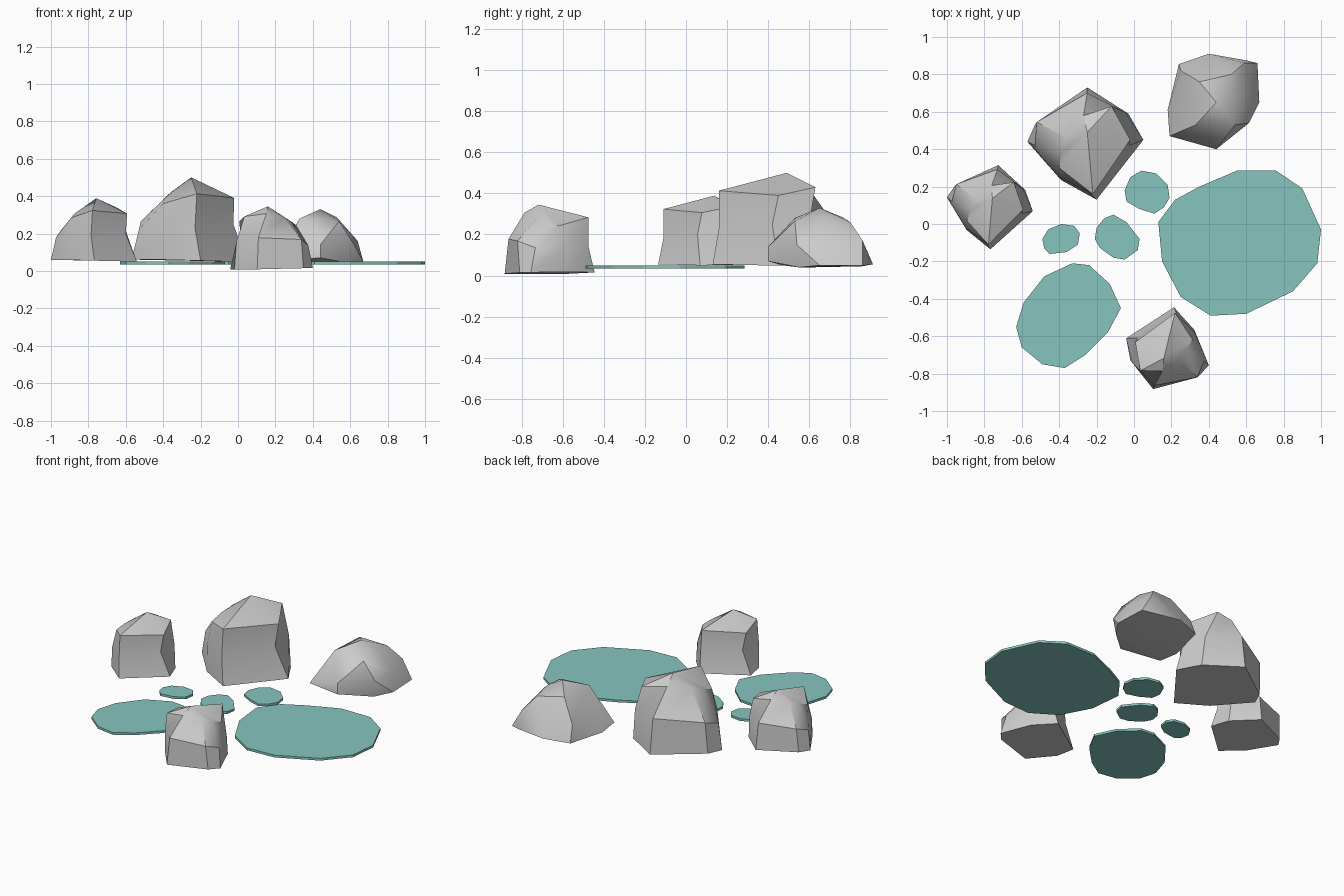
import bpy, bmesh
from math import radians
from mathutils import Vector

if "Cube" in bpy.data.objects:
    bpy.data.objects.remove(bpy.data.objects["Cube"])


def finish(name, bm, angle=None, mat=None):
    bmesh.ops.recalc_face_normals(bm, faces=bm.faces)
    me = bpy.data.meshes.new(name)
    bm.to_mesh(me)
    bm.free()
    ob = bpy.data.objects.new(name, me)
    bpy.context.collection.objects.link(ob)
    if mat:
        me.materials.append(mat)
    if angle:
        bpy.ops.object.select_all(action='DESELECT')
        ob.select_set(True)
        bpy.context.view_layer.objects.active = ob
        bpy.ops.object.shade_smooth_by_angle(angle=radians(angle))
    return ob


# Tall boulder: rings of seven points at base, middle and top, plus a peak
CENTRE = Vector((-0.257, 0.433, 0.055))
BASE = [(.05, .45, .048), (-.03, .59, .05), (-.25, .73, .055), (-.53, .53, .06),
        (-.57, .44, .06), (-.39, .235, .06), (-.20, .13, .055)]
MID = [(-.025, .42, .25), (-.05, .60, .25), (-.25, .70, .28), (-.52, .545, .265),
       (-.53, .42, .22), (-.40, .25, .22), (-.23, .16, .23)]
TOP = [(-.02, .45, .39), (-.12, .63, .43), (-.27, .58, .45), (-.36, .46, .42),
       (-.39, .38, .39), (-.40, .30, .36), (-.22, .16, .413)]
PEAK = (-.25, .49, .50)


def boulder(name, loc, scale, turn, tilt=0.0):
    bm = bmesh.new()
    rings = [[bm.verts.new(Vector(p) - CENTRE) for p in r] for r in (BASE, MID, TOP)]
    peak = bm.verts.new(Vector(PEAK) - CENTRE)
    n = len(BASE)
    for i in range(n):
        j = (i + 1) % n
        for lo, hi in zip(rings, rings[1:]):
            bm.faces.new((lo[i], lo[j], hi[j], hi[i]))
        bm.faces.new((rings[2][i], rings[2][j], peak))
    bm.faces.new(rings[0][::-1])
    ob = finish(name, bm, 35)
    ob.location = loc
    ob.scale = (scale,) * 3
    ob.rotation_euler = (tilt, 0, radians(turn))


boulder("back_boulder", CENTRE, 1.0, 0)
boulder("left_boulder", (-.77, .096, .055), .75, -10)
boulder("front_boulder", (.18, -.674, .012), .75, -199, -0.015)

# Low boulder: convex hull of its corners
LOW = [(.19, .47, .05), (.18, .61, .04), (.24, .855, .045), (.40, .91, .055),
       (.60, .875, .05), (.66, .86, .05), (.67, .65, .05), (.60, .55, .04),
       (.44, .40, .07), (.44, .40, .14), (.615, .54, .15), (.64, .68, .16),
       (.59, .86, .17), (.33, .53, .28), (.54, .53, .265), (.35, .76, .285),
       (.53, .68, .285), (.52, .80, .26), (.44, .65, .33), (.25, .82, .15)]
bm = bmesh.new()
for p in LOW:
    bm.verts.new(p)
res = bmesh.ops.convex_hull(bm, input=bm.verts)
bmesh.ops.delete(bm, geom=[v for v in res["geom_interior"] if isinstance(v, bmesh.types.BMVert)],
                 context='VERTS')
finish("low_boulder", bm, 35)

# Pools: thin flat slabs with many-sided outlines
water = bpy.data.materials.new("water")
water.diffuse_color = (0.24, 0.56, 0.52, 1)
water.use_nodes = True
water.node_tree.nodes["Principled BSDF"].inputs["Base Color"].default_value = water.diffuse_color
Z0, Z1 = 0.035, 0.05


def pool(name, outline):
    bm = bmesh.new()
    face = bm.faces.new([bm.verts.new((x, y, Z0)) for x, y in outline])
    ext = bmesh.ops.extrude_face_region(bm, geom=[face], use_keep_orig=True)
    for v in ext["geom"]:
        if isinstance(v, bmesh.types.BMVert):
            v.co.z = Z1
    finish(name, bm, mat=water)


pool("large_pool", [(1, -.03), (.98, -.21), (.85, -.36), (.60, -.48), (.41, -.49),
                    (.25, -.39), (.15, -.20), (.13, .01), (.22, .13), (.35, .20),
                    (.55, .285), (.76, .285), (.90, .19)])
pool("medium_pool", [(-.07, -.45), (-.14, -.58), (-.26, -.70), (-.37, -.77), (-.49, -.75),
                     (-.60, -.66), (-.63, -.55), (-.59, -.42), (-.48, -.28), (-.33, -.21),
                     (-.24, -.22), (-.13, -.32)])
pool("middle_puddle", [(-.11, .05), (-.04, .01), (.03, -.08), (.02, -.14), (-.05, -.19),
                       (-.11, -.18), (-.18, -.13), (-.21, -.08), (-.20, -.02), (-.16, .03)])
pool("right_puddle", [(.04, .285), (.12, .27), (.18, .21), (.19, .14), (.16, .09),
                      (.11, .055), (.03, .08), (-.04, .12), (-.05, .18), (-.02, .25)])
pool("left_puddle", [(-.39, 0), (-.32, -.01), (-.29, -.05), (-.30, -.11), (-.36, -.15),
                     (-.45, -.16), (-.48, -.13), (-.49, -.08), (-.46, -.03)])
